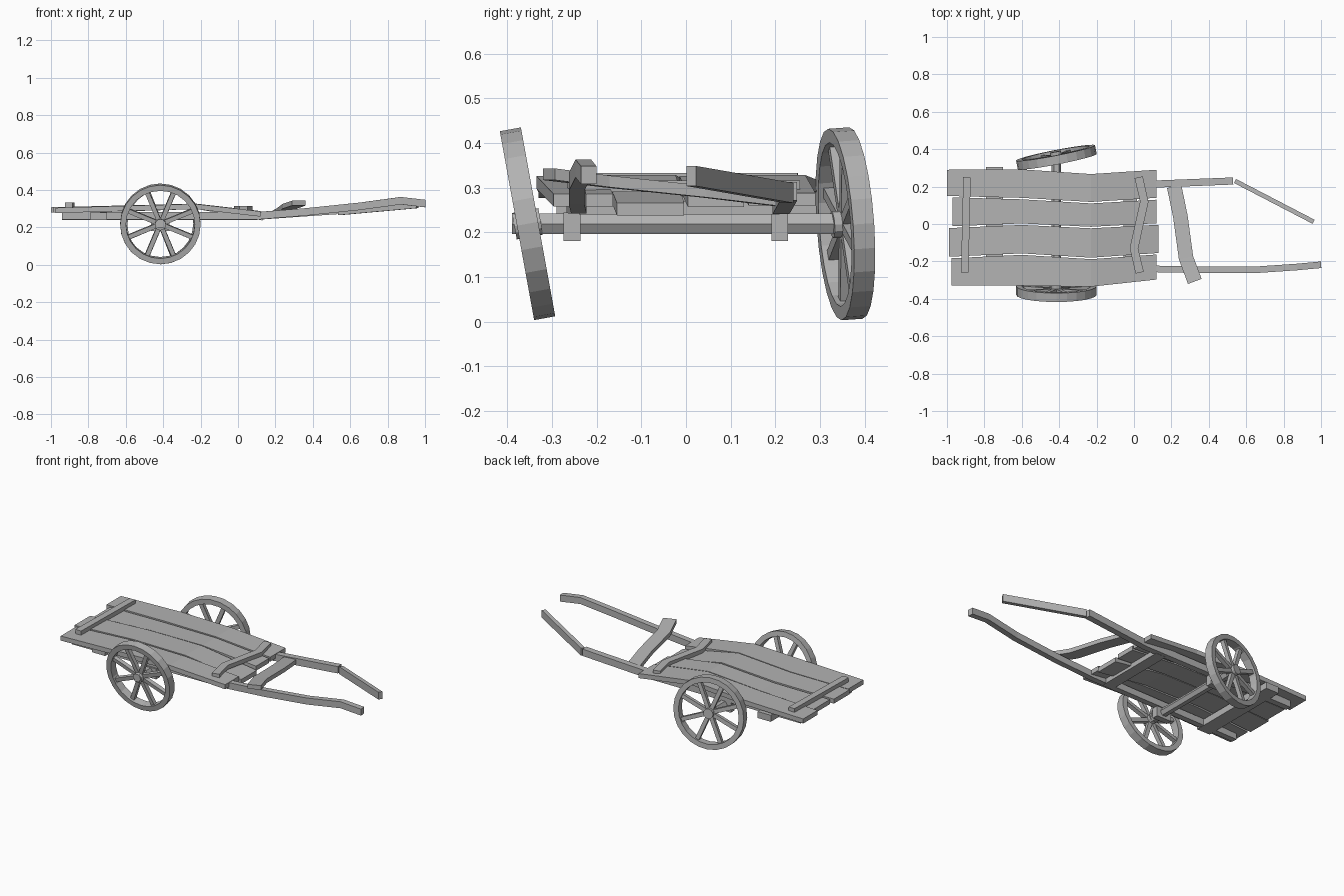
import bpy, bmesh, math
from mathutils import Vector, Matrix

cube = bpy.data.objects.get("Cube")
if cube:
    bpy.data.objects.remove(cube, do_unlink=True)

wood = bpy.data.materials.new("grey_wood")
wood.use_nodes = True
GREY = (0.45, 0.45, 0.45, 1)
wood.diffuse_color = GREY
wood.node_tree.nodes["Principled BSDF"].inputs["Base Color"].default_value = GREY


def finish(name, bm):
    bmesh.ops.recalc_face_normals(bm, faces=bm.faces)
    mesh = bpy.data.meshes.new(name)
    bm.to_mesh(mesh)
    bm.free()
    mesh.materials.append(wood)
    obj = bpy.data.objects.new(name, mesh)
    bpy.context.collection.objects.link(obj)
    return obj


def loft(name, rings, closed=False):
    """Skin a row of equal rings; cap the ends unless closed."""
    bm = bmesh.new()
    rows = [[bm.verts.new(p) for p in ring] for ring in rings]
    n = len(rows[0])
    pairs = list(zip(rows, rows[1:])) + ([(rows[-1], rows[0])] if closed else [])
    for a, b in pairs:
        for i in range(n):
            j = (i + 1) % n
            bm.faces.new((a[i], a[j], b[j], b[i]))
    if not closed:
        bm.faces.new(rows[0])
        bm.faces.new(rows[-1])
    return finish(name, bm)


def beam(name, path, width, height):
    """Rectangular timber along a path of centre points, mitred at the bends."""
    pts = [Vector(p) for p in path]
    rings = []
    for i, p in enumerate(pts):
        d = pts[min(i + 1, len(pts) - 1)] - pts[max(i - 1, 0)]
        side = Vector((-d.y, d.x, 0)).normalized() * width / 2
        up = Vector((0, 0, height / 2))
        rings.append([p - side - up, p + side - up, p + side + up, p - side + up])
    return loft(name, rings)


def plank(name, stations, thick=0.028):
    """Deck board; each station is x, low y, high y, top z."""
    loft(name, [[(x, a, z - thick), (x, b, z - thick), (x, b, z), (x, a, z)]
                for x, a, b, z in stations])


# Bent deck boards
K1, K2 = -0.6, -0.23
plank("deck_board_back", [(-1.0, 0.15, 0.29, 0.308), (K1, 0.14, 0.292, 0.318),
                          (K2, 0.118, 0.267, 0.328), (0.12, 0.14, 0.29, 0.288)])
plank("deck_board_mid_back", [(-0.97, -0.012, 0.142, 0.304), (K1, 0.003, 0.132, 0.314),
                              (K2, -0.015, 0.11, 0.326), (0.12, 0.004, 0.13, 0.285)])
plank("deck_board_mid_front", [(-0.99, -0.175, -0.022, 0.308), (K1, -0.157, -0.005, 0.318),
                               (K2, -0.18, -0.023, 0.328), (0.13, -0.155, -0.004, 0.266)])
plank("deck_board_front", [(-0.975, -0.33, -0.183, 0.305), (K1, -0.33, -0.165, 0.316),
                           (K2, -0.335, -0.188, 0.326), (0.12, -0.297, -0.163, 0.286)])

# Cleats nailed across the deck
beam("rear_cleat", [(-0.905, -0.26, 0.318), (-0.893, 0.25, 0.318)], 0.04, 0.03)
beam("front_cleat", [(0.03, -0.26, 0.303), (0.0, -0.13, 0.303),
                     (0.055, 0.12, 0.303), (0.025, 0.25, 0.303)], 0.045, 0.026)

# Side rails running on into the pulling shafts
beam("right_shaft", [(-0.94, -0.255, 0.262), (0.1, -0.24, 0.262), (0.36, -0.245, 0.283),
                     (0.65, -0.245, 0.313), (0.87, -0.23, 0.343), (1.0, -0.218, 0.328)],
     0.035, 0.04)
beam("left_shaft", [(-0.94, 0.21, 0.262), (0.1, 0.213, 0.262), (0.53, 0.23, 0.292)],
     0.038, 0.042)
beam("left_shaft_tip", [(0.54, 0.23, 0.288), (0.96, 0.012, 0.326)], 0.024, 0.045)

# Cross members
beam("rear_crossbeam", [(-0.745, -0.29, 0.26), (-0.745, 0.305, 0.26)], 0.09, 0.04)
beam("front_crossbeam", [(-0.02, -0.24, 0.255), (-0.02, 0.21, 0.255)], 0.07, 0.03)
beam("shaft_crossbar", [(0.215, 0.2, 0.272), (0.248, 0.04, 0.291),
                        (0.278, -0.18, 0.314), (0.325, -0.307, 0.33)], 0.078, 0.026)

# Axle and the blocks that hold it
AXLE_X, AXLE_Z = -0.415, 0.219
hexagon = [(0.026 * math.cos(k * math.pi / 3), 0.026 * math.sin(k * math.pi / 3))
           for k in range(6)]
loft("axle", [[(AXLE_X + u, y, AXLE_Z + v) for u, v in hexagon] for y in (-0.39, 0.34)])
for side, y in (("right", -0.255), ("left", 0.21)):
    beam(side + "_axle_block", [(-0.465, y, 0.212), (-0.365, y, 0.212)], 0.038, 0.064)


# Wheels: rim, spokes and hub around a local y axis
def wheel(side, y, yaw, camber):
    place = (Matrix.Translation((AXLE_X, y, AXLE_Z))
             @ Matrix.Rotation(math.radians(yaw), 4, 'Z')
             @ Matrix.Rotation(math.radians(camber), 4, 'X'))
    rim, hub = [], [[], []]
    for k in range(24):
        t = 2 * math.pi * k / 24
        c, s = math.cos(t), math.sin(t)
        rim.append([(r * c, d, r * s) for r, d in
                    ((0.215, -0.024), (0.215, 0.024), (0.184, 0.024), (0.184, -0.024))])
        if k % 2 == 0:
            for ring, d in zip(hub, (-0.03, 0.03)):
                ring.append((0.03 * c, d, 0.03 * s))
    parts = [loft(side + "_rim", rim, True), loft(side + "_hub", hub)]
    for k in range(8):
        turn = Matrix.Rotation(math.radians(22.5 + 45 * k), 4, 'Y')
        spoke = beam(f"{side}_spoke_{k + 1}", [(0.02, 0, 0), (0.19, 0, 0)], 0.024, 0.024)
        spoke.data.transform(turn)
        parts.append(spoke)
    for p in parts:
        p.data.transform(place)


wheel("right_wheel", -0.355, 0, 10.3)
wheel("left_wheel", 0.357, 11, 4)
